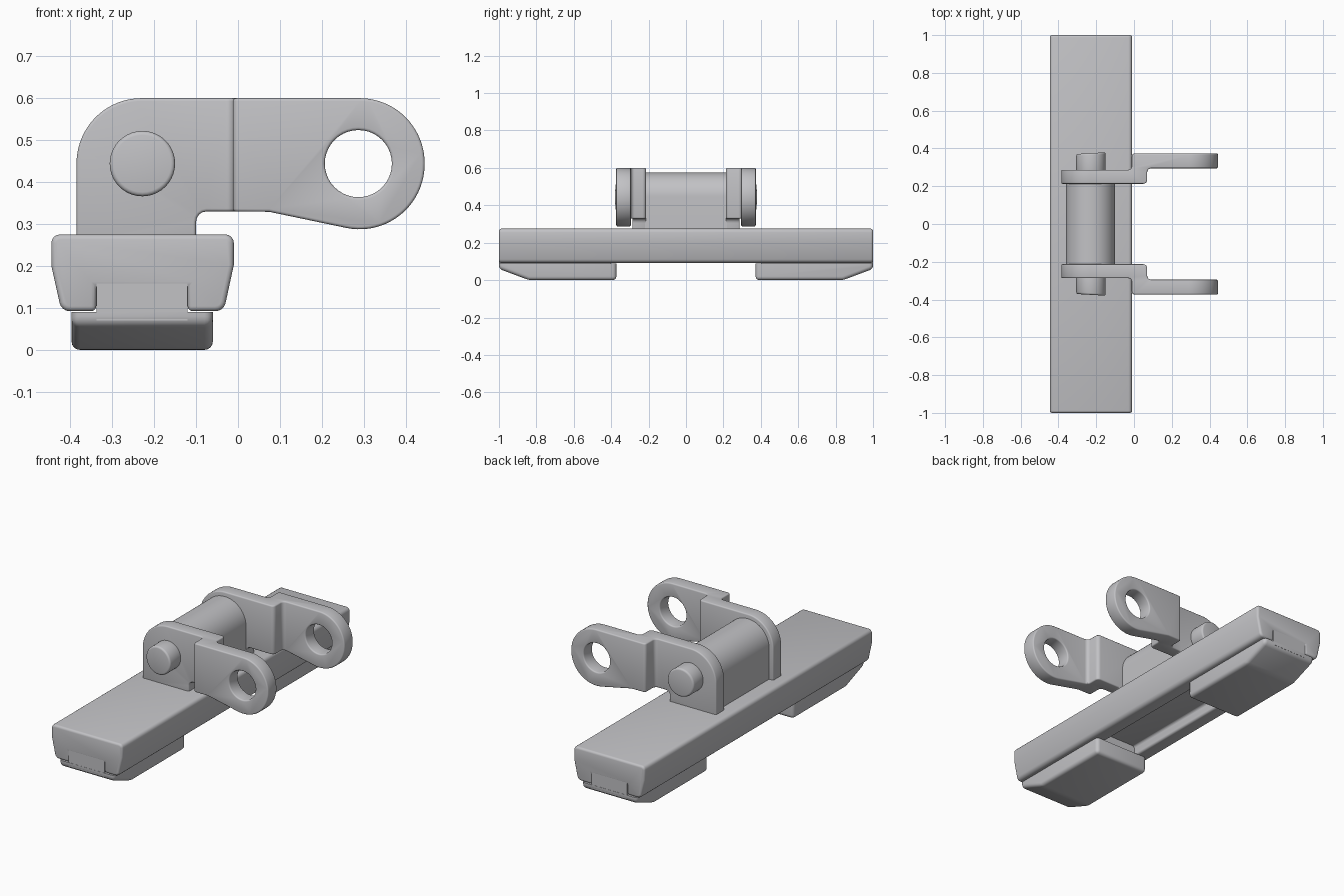
import bpy, bmesh, math
from mathutils import Vector

if "Cube" in bpy.data.objects:
    bpy.data.objects.remove(bpy.data.objects["Cube"])

steel = bpy.data.materials.new("light_grey_steel")
steel.diffuse_color = (0.54, 0.54, 0.56, 1)
steel.use_nodes = True
steel.node_tree.nodes["Principled BSDF"].inputs["Base Color"].default_value = steel.diffuse_color


def outline(corners, steps=10):
    """Closed 2D outline from (a, b, radius) corners, rounding where radius > 0."""
    pts = []
    n = len(corners)
    for i, (a, b, r) in enumerate(corners):
        p = Vector((a, b))
        if not r:
            pts.append(p)
            continue
        d0 = (Vector(corners[i - 1][:2]) - p).normalized()
        d1 = (Vector(corners[(i + 1) % n][:2]) - p).normalized()
        half = d0.angle(d1) / 2
        centre = p + (d0 + d1).normalized() * (r / math.sin(half))
        start = p + d0 * (r / math.tan(half)) - centre
        end = p + d1 * (r / math.tan(half)) - centre
        sweep = start.angle_signed(end)
        k = max(3, round(steps * 2 * r / 0.155)) if r > 0.05 else 4
        for s in range(k + 1):
            t = -sweep * s / k
            c, sn = math.cos(t), math.sin(t)
            pts.append(centre + Vector((start.x * c - start.y * sn,
                                        start.x * sn + start.y * c)))
    return [p for i, p in enumerate(pts) if (p - pts[i - 1]).length > 0.003]


def circle(cx, cz, r, n=40):
    return [Vector((cx + r * math.cos(math.tau * i / n),
                    cz + r * math.sin(math.tau * i / n))) for i in range(n)]


def prism(name, pts, lo, hi, axis):
    """Extrude a 2D outline along the given axis."""
    place = {"X": lambda p, t: (t, p.x, p.y),
             "Y": lambda p, t: (p.x, t, p.y),
             "Z": lambda p, t: (p.x, p.y, t)}[axis]
    bm = bmesh.new()
    a = [bm.verts.new(place(p, lo)) for p in pts]
    b = [bm.verts.new(place(p, hi)) for p in pts]
    bm.faces.new(a)
    bm.faces.new(b[::-1])
    for i in range(len(pts)):
        bm.faces.new((a[i - 1], a[i], b[i], b[i - 1]))
    bmesh.ops.recalc_face_normals(bm, faces=bm.faces)
    me = bpy.data.meshes.new(name)
    bm.to_mesh(me)
    bm.free()
    me.materials.append(steel)
    ob = bpy.data.objects.new(name, me)
    bpy.context.collection.objects.link(ob)
    return ob


def apply(ob, kind, **settings):
    bpy.context.view_layer.objects.active = ob
    m = ob.modifiers.new(kind, kind)
    for k, v in settings.items():
        setattr(m, k, v)
    bpy.ops.object.modifier_apply(modifier=m.name)


def cut(ob, tool, operation):
    apply(ob, "BOOLEAN", object=tool, operation=operation, solver="EXACT")
    bpy.data.objects.remove(tool)


def finish(ob, bevel=0, mirror=False):
    if bevel:
        apply(ob, "BEVEL", width=bevel, segments=3, limit_method="ANGLE",
              angle_limit=math.radians(40), use_clamp_overlap=False)
    if mirror:
        apply(ob, "MIRROR", use_axis=(False, True, False))
    bpy.ops.object.select_all(action="DESELECT")
    ob.select_set(True)
    bpy.context.view_layer.objects.active = ob
    bpy.ops.object.shade_smooth_by_angle(angle=math.radians(32))


# Long shoe bar with tapered sides and a groove underneath
bar = prism("shoe_bar", outline([
    (-0.445, 0.275, 0.02), (-0.01, 0.275, 0.02), (-0.01, 0.20, 0.02),
    (-0.034, 0.092, 0.025), (-0.12, 0.092, 0), (-0.12, 0.15, 0),
    (-0.338, 0.15, 0), (-0.338, 0.092, 0), (-0.421, 0.092, 0.025),
    (-0.445, 0.20, 0.02)]), -1, 1, "Y")
finish(bar, 0.012)

# Ground pads with sloped outer ends
pad = prism("ground_pad", outline([
    (0.372, 0, 0), (0.84, 0, 0), (1, 0.06, 0), (1, 0.09, 0), (0.372, 0.09, 0)]),
    -0.397, -0.06, "X")
bm = bmesh.new()
bm.from_mesh(pad.data)
# Round every pad edge except those of the top face
edges = [e for e in bm.edges if min(v.co.z for v in e.verts) < 0.08]
bmesh.ops.bevel(bm, geom=edges, offset=0.02, segments=4, profile=0.5,
                affect="EDGES", clamp_overlap=True)
bm.to_mesh(pad.data)
bm.free()
finish(pad, 0, True)

# Necks that hold the pads in the groove
neck = prism("pad_neck", outline([
    (-0.338, 0.07, 0), (-0.12, 0.07, 0), (-0.12, 0.16, 0), (-0.338, 0.16, 0)]),
    0.40, 0.999, "Y")
finish(neck, 0, True)

# Cranked side links: side outline intersected with the stepped plan outline
link = prism("side_link", outline([
    (-0.385, 0.25, 0), (-0.385, 0.60, 0.155), (0.445, 0.60, 0.155),
    (0.445, 0.2517, 0.155), (0.07, 0.33, 0.04), (-0.10, 0.33, 0.025),
    (-0.10, 0.25, 0)]), 0.1, 0.5, "Y")
plan = prism("plan_cutter", outline([
    (-0.6, 0.213, 0), (0.07, 0.213, 0.02), (0.07, 0.295, 0.02), (0.6, 0.295, 0),
    (0.6, 0.373, 0), (-0.012, 0.373, 0.015), (-0.012, 0.287, 0.018),
    (-0.6, 0.287, 0)]), 0, 1, "Z")
cut(link, plan, "INTERSECT")
cut(link, prism("eye_cutter", circle(0.287, 0.444, 0.08), 0, 1, "Y"), "DIFFERENCE")
finish(link, 0.007, True)

# Arched housing between the links
housing = prism("pin_housing", outline([
    (-0.36, 0.25, 0), (-0.36, 0.575, 0.129), (-0.10, 0.575, 0.129),
    (-0.10, 0.25, 0)]), -0.22, 0.22, "Y")
finish(housing)

# Pin stubs on the outer faces, with slightly slanted ends
pin = prism("pin_stub", circle(-0.228, 0.444, 0.078), 0.25, 0.375, "Y")
for v in pin.data.vertices:
    if v.co.y > 0.3:
        v.co.y += (v.co.x + 0.228) * 0.06
finish(pin, 0.01, True)
